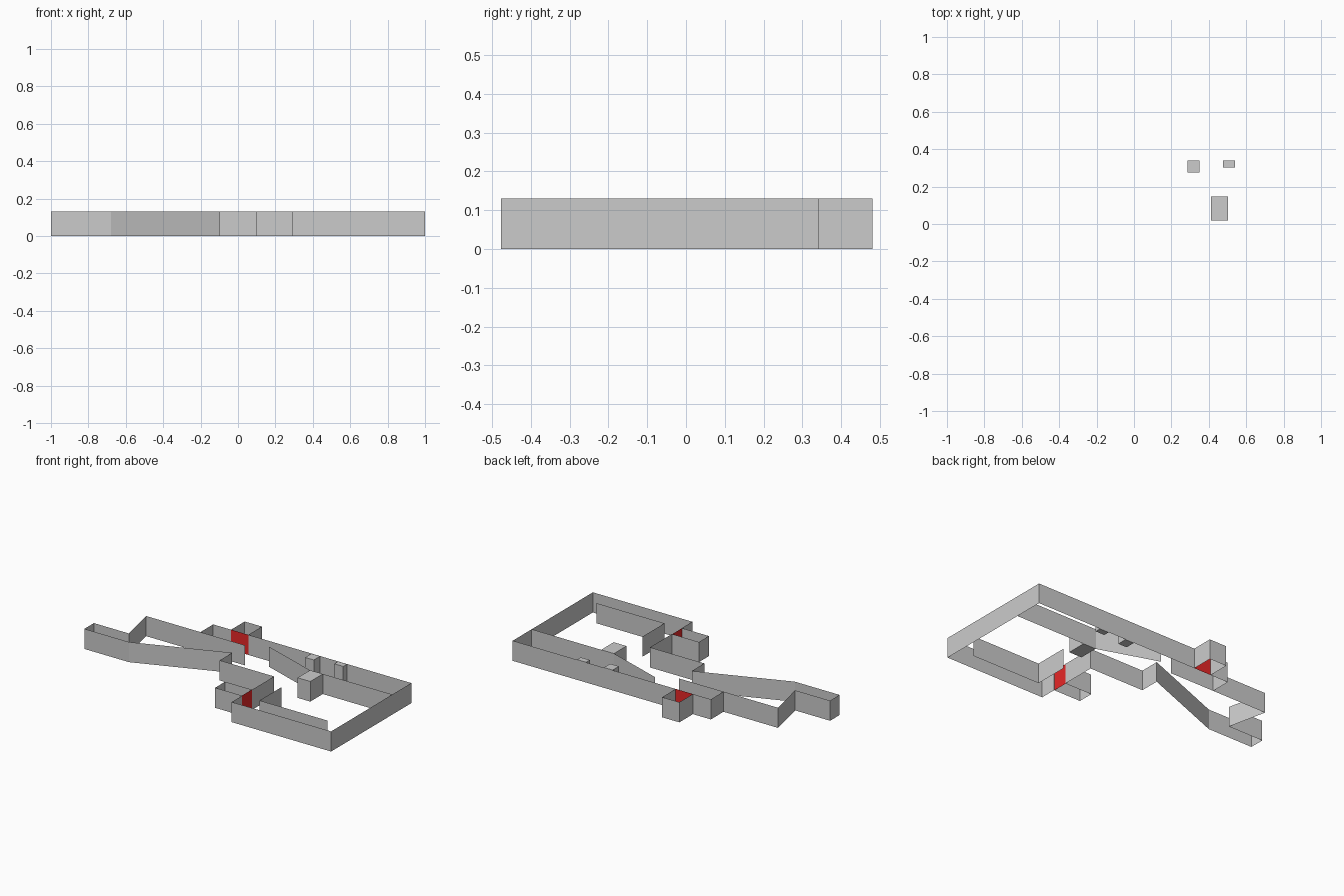
import bpy

if "Cube" in bpy.data.objects:
    bpy.data.objects.remove(bpy.data.objects["Cube"])

H = 0.13  # wall height


def make_mesh(name, verts, faces, material=None):
    mesh = bpy.data.meshes.new(name)
    mesh.from_pydata(verts, [], faces)
    mesh.update()
    obj = bpy.data.objects.new(name, mesh)
    bpy.context.collection.objects.link(obj)
    if material:
        mesh.materials.append(material)
    return obj


def wall(name, path, material=None):
    """Thin upright sheet following a plan path."""
    n = len(path)
    verts = [(x, y, z) for z in (0, H) for x, y in path]
    faces = [(i, i + 1, n + i + 1, n + i) for i in range(n - 1)]
    return make_mesh(name, verts, faces, material)


def block(name, x0, x1, y0, y1):
    """Closed full-height box."""
    verts = [(x, y, z) for z in (0, H)
             for x, y in ((x0, y0), (x1, y0), (x1, y1), (x0, y1))]
    faces = [(3, 2, 1, 0), (4, 5, 6, 7)]
    faces += [(i, (i + 1) % 4, (i + 1) % 4 + 4, i + 4) for i in range(4)]
    return make_mesh(name, verts, faces)


red = bpy.data.materials.new("door_red")
red.diffuse_color = (0.8, 0.02, 0.02, 1)
red.use_nodes = True
red.node_tree.nodes["Principled BSDF"].inputs["Base Color"].default_value = red.diffuse_color

# Perimeter walls, broken at the two doorways
wall("back_left_wall", [(-0.417, 0.212), (-0.417, 0.342), (-0.289, 0.342)])
wall("main_wall", [(-0.166, 0.342), (0.70, 0.342), (0.865, 0.342),
                   (1, 0.342), (1, -0.477), (0.289, -0.477), (0.289, -0.37)])
wall("west_wall", [(0.289, -0.269), (0.289, -0.044), (-0.1, -0.044),
                   (-0.1, 0.084), (-0.68, -0.141), (-1, -0.141),
                   (-1, -0.044), (-0.75, -0.044), (-0.806, 0.212),
                   (-0.1, 0.212)])

# Alcoves behind the doors
wall("back_alcove", [(-0.289, 0.342), (-0.289, 0.481),
                     (-0.166, 0.481), (-0.166, 0.342)])
wall("side_alcove", [(0.289, -0.269), (0.096, -0.269),
                     (0.096, -0.37), (0.289, -0.37)])

# Red doors
wall("back_door", [(-0.289, 0.342), (-0.166, 0.342)], red)
wall("side_door", [(0.287, -0.269), (0.287, -0.37)], red)

# Interior partitions
wall("angled_partition", [(0.03, 0.276), (0.41, 0.148), (1, 0.148)])
wall("corner_partition", [(0.41, -0.143), (0.41, -0.366), (0.897, -0.366)])

# Crates against the walls
block("crate_large", 0.412, 0.503, 0.02, 0.148)
block("crate_medium", 0.287, 0.349, 0.276, 0.34)
block("crate_small", 0.477, 0.541, 0.302, 0.34)
